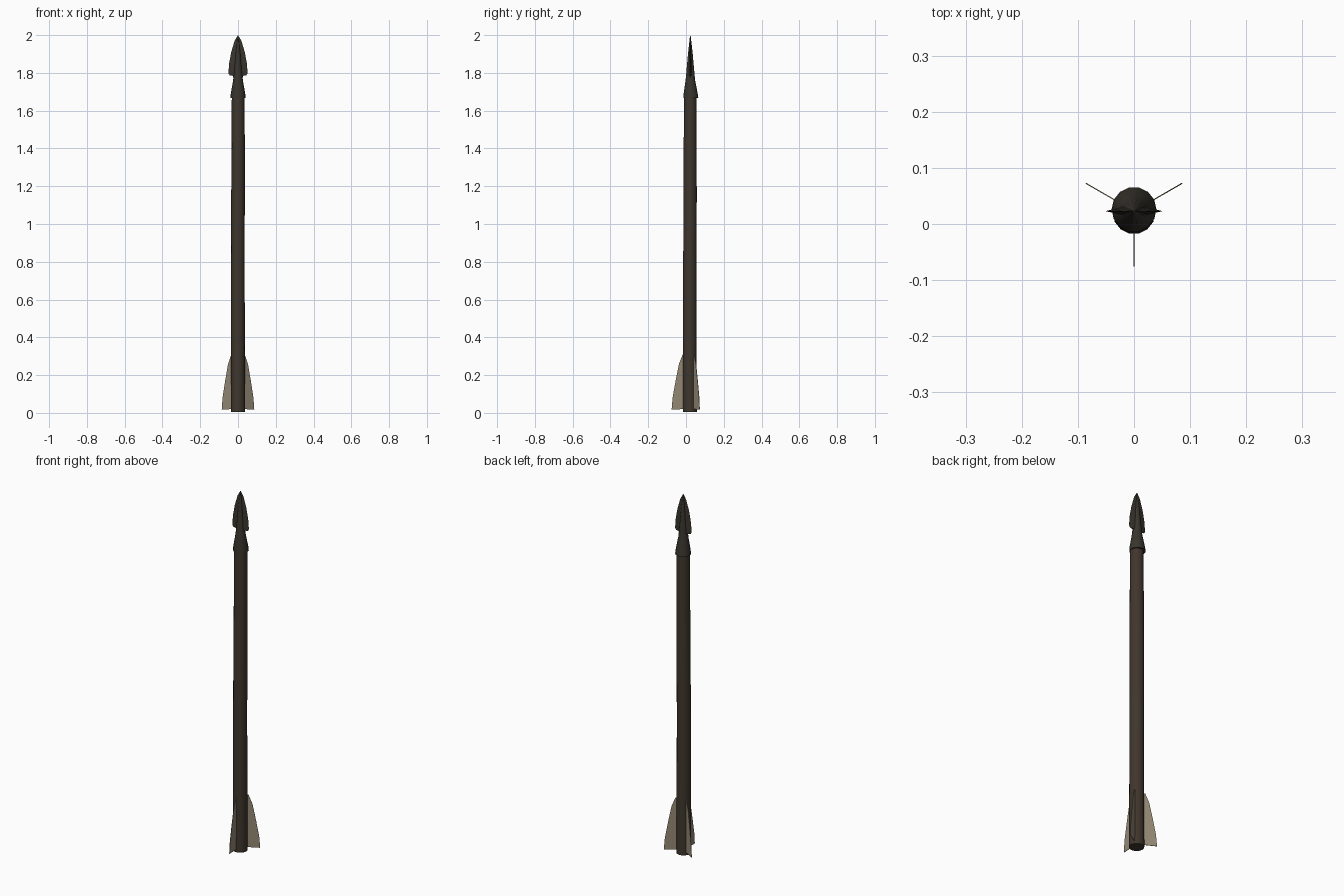
import bpy, bmesh, math
from mathutils import Vector

if "Cube" in bpy.data.objects:
    bpy.data.objects.remove(bpy.data.objects["Cube"])

CY = 0.023   # shaft axis sits slightly behind centre
SIDES = 14


def material(name, rgb):
    m = bpy.data.materials.new(name)
    m.diffuse_color = (*rgb, 1)
    m.use_nodes = True
    m.node_tree.nodes["Principled BSDF"].inputs["Base Color"].default_value = m.diffuse_color
    return m


wood = material("dark brown wood", (0.050, 0.037, 0.026))
iron = material("dark iron", (0.040, 0.035, 0.027))
feather = material("pale brown feather", (0.29, 0.245, 0.175))


def finish(name, bm, mat, smooth=None):
    bmesh.ops.remove_doubles(bm, verts=bm.verts, dist=1e-5)
    bmesh.ops.recalc_face_normals(bm, faces=bm.faces)
    me = bpy.data.meshes.new(name)
    bm.to_mesh(me)
    bm.free()
    me.materials.append(mat)
    ob = bpy.data.objects.new(name, me)
    bpy.context.collection.objects.link(ob)
    if smooth:
        bpy.context.view_layer.objects.active = ob
        ob.select_set(True)
        bpy.ops.object.shade_smooth_by_angle(angle=math.radians(smooth))
        ob.select_set(False)
    return ob


def lathe(name, rings, mat):
    """Capped tube through rings of (x, y, z, radius)."""
    bm = bmesh.new()
    loops = []
    for x, y, z, r in rings:
        loops.append([bm.verts.new((x + r * math.cos(2 * math.pi * i / SIDES),
                                    y + r * math.sin(2 * math.pi * i / SIDES), z))
                      for i in range(SIDES)])
    for a, b in zip(loops, loops[1:]):
        for i in range(SIDES):
            j = (i + 1) % SIDES
            bm.faces.new((a[i], a[j], b[j], b[i]))
    bm.faces.new(loops[0][::-1])
    bm.faces.new(loops[-1])
    return finish(name, bm, mat, 40)


# Slightly uneven wooden shaft
lathe("shaft", [(0, 0.020, 0.005, 0.038), (0, 0.020, 0.30, 0.037),
                (-0.001, 0.020, 0.75, 0.036), (0, 0.022, 1.15, 0.036),
                (0.001, 0.022, 1.40, 0.035), (0.001, 0.022, 1.68, 0.034)], wood)

# Socket flaring over the shaft, tapering into the spine of the point
lathe("head_socket", [(0, 0.026, 1.668, 0.040), (0, 0.025, 1.685, 0.039),
                      (0, CY, 1.76, 0.026), (0, CY, 1.80, 0.022),
                      (0, CY, 1.90, 0.013), (0, CY, 1.995, 0.002)], iron)

# Flat blade with two barbs: ridge at the centre, thin at the edge
half = [(0.020, 1.765), (0.029, 1.785), (0.044, 1.787), (0.051, 1.797),
        (0.047, 1.85), (0.036, 1.91), (0.018, 1.97), (0.0, 2.0)]
bm = bmesh.new()
for side in (1, -1):
    for face in (1, -1):
        edge = [bm.verts.new((side * x, CY, z)) for x, z in half]
        ridge = [bm.verts.new((0, CY + face * 0.014 * (2.0 - z) / 0.235, z)) for x, z in half]
        for i in range(len(half) - 1):
            vs = [edge[i], edge[i + 1], ridge[i + 1], ridge[i]]
            if i == len(half) - 2:
                vs.pop(2)
            bm.faces.new(vs)
finish("head_blade", bm, iron)

# Three thin fletchings, 120 degrees apart
outline = [(0.030, 0.02), (0.099, 0.018), (0.094, 0.08), (0.078, 0.17),
           (0.060, 0.26), (0.040, 0.31), (0.030, 0.31)]
for n, deg in enumerate((-90, 30, 150)):
    a = math.radians(deg)
    out, across = Vector((math.cos(a), math.sin(a), 0)), Vector((-math.sin(a), math.cos(a), 0))
    bm = bmesh.new()
    f = bm.faces.new([bm.verts.new(Vector((0, CY, z)) + out * r - across * 0.001)
                      for r, z in outline])
    ext = bmesh.ops.extrude_face_region(bm, geom=[f], use_keep_orig=True)
    bmesh.ops.translate(bm, vec=across * 0.002,
                        verts=[v for v in ext["geom"] if isinstance(v, bmesh.types.BMVert)])
    finish(f"fletching_{n + 1}", bm, feather)
